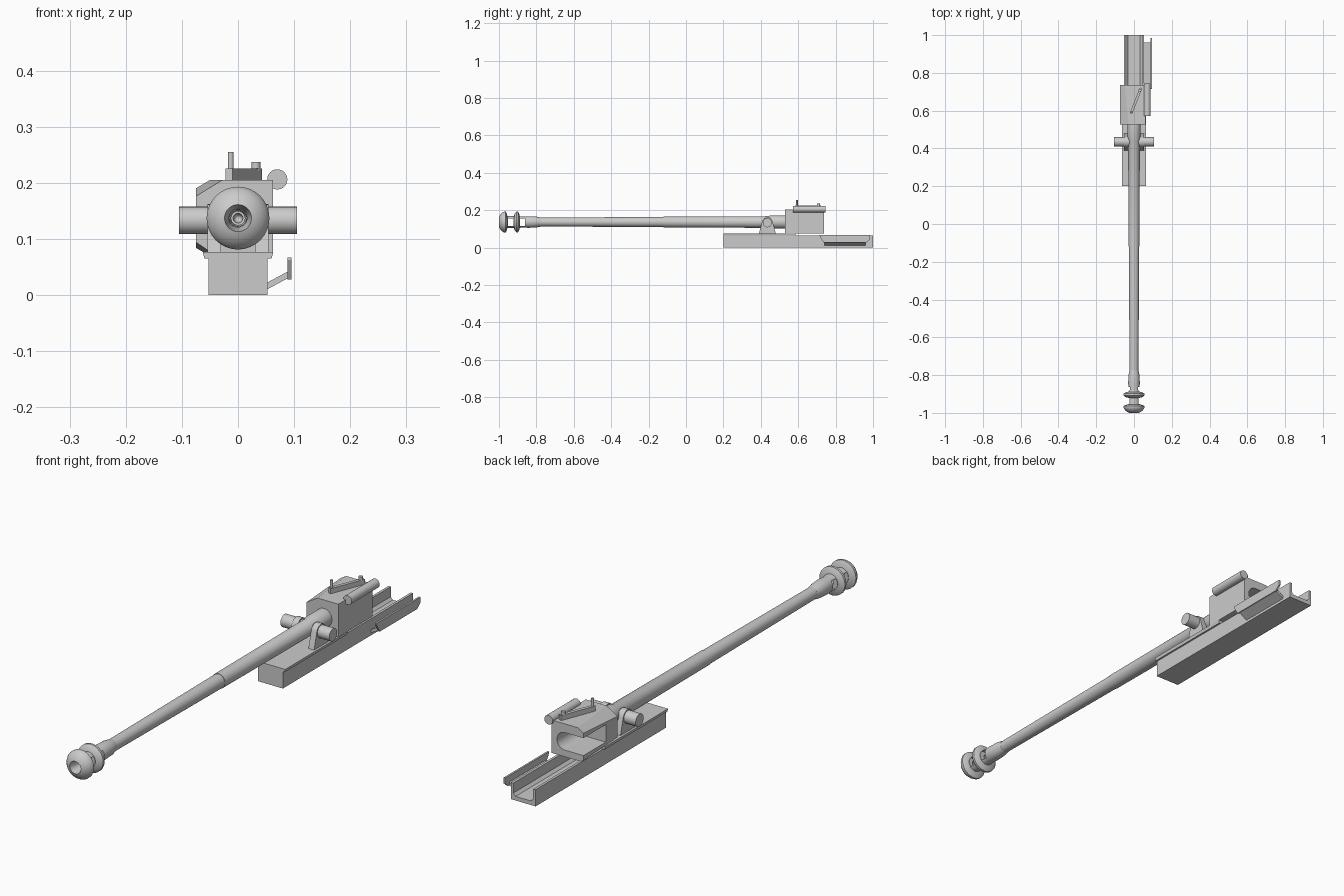
import bpy, bmesh, math
from mathutils import Matrix, Vector

if "Cube" in bpy.data.objects:
    bpy.data.objects.remove(bpy.data.objects["Cube"])

steel = bpy.data.materials.new("grey_steel")
steel.diffuse_color = (0.6, 0.6, 0.6, 1)
steel.use_nodes = True
steel.node_tree.nodes["Principled BSDF"].inputs["Base Color"].default_value = steel.diffuse_color
AXIS = 0.137  # height of the bore line


def finish(name, bm, smooth=False):
    bmesh.ops.remove_doubles(bm, verts=bm.verts, dist=1e-6)
    bmesh.ops.recalc_face_normals(bm, faces=bm.faces)
    me = bpy.data.meshes.new(name)
    bm.to_mesh(me)
    bm.free()
    ob = bpy.data.objects.new(name, me)
    bpy.context.collection.objects.link(ob)
    me.materials.append(steel)
    if smooth:
        bpy.ops.object.select_all(action='DESELECT')
        ob.select_set(True)
        bpy.context.view_layer.objects.active = ob
        bpy.ops.object.shade_smooth_by_angle(angle=math.radians(35))
    return ob


def loft(name, a, b, smooth=False):
    """Solid between two matching loops of 3D points."""
    bm = bmesh.new()
    va, vb = [bm.verts.new(p) for p in a], [bm.verts.new(p) for p in b]
    bm.faces.new(va)
    bm.faces.new(vb)
    for i in range(len(a)):
        j = (i + 1) % len(a)
        bm.faces.new((va[i], va[j], vb[j], vb[i]))
    return finish(name, bm, smooth)


def prism_y(name, pts, y0, y1, smooth=False):
    return loft(name, [(x, y0, z) for x, z in pts], [(x, y1, z) for x, z in pts], smooth)


def prism_x(name, pts, x0, x1, smooth=False):
    return loft(name, [(x0, y, z) for y, z in pts], [(x1, y, z) for y, z in pts], smooth)


def box(name, x0, x1, y0, y1, z0, z1):
    return prism_y(name, [(x0, z0), (x1, z0), (x1, z1), (x0, z1)], y0, y1)


def rod(name, p, q, r, n=24):
    p, q = Vector(p), Vector(q)
    bm = bmesh.new()
    m = Matrix.Translation((p + q) / 2) @ (q - p).to_track_quat('Z', 'Y').to_matrix().to_4x4()
    bmesh.ops.create_cone(bm, cap_ends=True, segments=n, radius1=r, radius2=r,
                          depth=(q - p).length, matrix=m)
    return finish(name, bm, True)


def lathe(name, prof, n=32):
    """Turn (y, radius) points around the bore line."""
    bm = bmesh.new()
    vs = [bm.verts.new((r, y, AXIS)) for y, r in prof]
    es = [bm.edges.new(e) for e in zip(vs, vs[1:])]
    bmesh.ops.spin(bm, geom=vs + es, cent=(0, 0, AXIS), axis=(0, 1, 0),
                   angle=2 * math.pi, steps=n, use_merge=True)
    return finish(name, bm, True)


def cut(ob, cutter):
    cutter.hide_render = True
    cutter.hide_set(True)
    mod = ob.modifiers.new("cut", 'BOOLEAN')
    mod.operation, mod.object, mod.solver = 'DIFFERENCE', cutter, 'EXACT'


# Muzzle brake with domed front, second baffle and bore
brake = lathe("muzzle_brake", [
    (-0.80, 0), (-0.90, 0.014), (-0.96, 0.016), (-1.0, 0.024), (-0.997, 0.032),
    (-0.990, 0.043), (-0.981, 0.051), (-0.972, 0.056), (-0.964, 0.056), (-0.958, 0.045),
    (-0.955, 0.031), (-0.920, 0.031), (-0.916, 0.046), (-0.907, 0.055), (-0.898, 0.055),
    (-0.892, 0.044), (-0.889, 0.031), (-0.865, 0.029), (-0.845, 0.031), (-0.80, 0.029),
    (-0.775, 0.024), (-0.775, 0)])
for i, (y0, y1) in enumerate([(-0.953, -0.922), (-0.887, -0.862)]):
    cut(brake, box(f"brake_window_cutter_{i}", -0.1, 0.1, y0, y1, AXIS - 0.02, AXIS + 0.02))

# Barrel tube
lathe("barrel", [(-0.78, 0), (-0.78, 0.0235), (-0.12, 0.0275), (-0.12, 0.029), (0.44, 0.031),
                 (0.45, 0.035), (0.53, 0.035), (0.53, 0)])

# Breech ring, its left edges chamfered more at the front
front = [(0.062, 0.077), (0.062, 0.205), (-0.028, 0.205), (-0.075, 0.176),
         (-0.075, 0.094), (-0.050, 0.077)]
rear = [(0.062, 0.077), (0.062, 0.205), (-0.050, 0.205), (-0.075, 0.190),
        (-0.075, 0.084), (-0.063, 0.077)]
breech = loft("breech", [(x, 0.528, z) for x, z in front], [(x, 0.737, z) for x, z in rear])
arc = [(0.005 + 0.034 * math.cos(t), AXIS + 0.034 * math.sin(t))
       for t in (math.pi * (i / 12 - 0.5) for i in range(13))]
cut(breech, prism_y("breech_slot_cutter", arc + [(-0.1, AXIS + 0.034), (-0.1, AXIS - 0.034)],
                    0.60, 0.80))

# Side cylinder and diagonal lever with pins on the breech
rod("side_cylinder", (0.070, 0.573, 0.206), (0.070, 0.745, 0.206), 0.018)
a, b = Vector((-0.016, 0.585, 0)), Vector((0.037, 0.72, 0))
d = (b - a).normalized()
s = Vector((-d.y, d.x, 0)) * 0.0065
foot = [a + s, a - s, b - s, b + s]
loft("lever", [p + Vector((0, 0, 0.204)) for p in foot], [p + Vector((0, 0, 0.225)) for p in foot])
rod("lever_handle", (-0.013, 0.593, 0.22), (-0.013, 0.593, 0.255), 0.005, 12)
rod("lever_pivot", (0.032, 0.708, 0.22), (0.032, 0.708, 0.237), 0.008, 12)

# Cradle: solid front, open channel at the rear, flared top plate
box("cradle_front", -0.053, 0.053, 0.20, 0.585, 0, 0.066)
prism_y("cradle_channel", [
    (-0.053, 0), (0.053, 0), (0.053, 0.065), (0.043, 0.065), (0.043, 0.026), (0.033, 0.016),
    (-0.033, 0.016), (-0.043, 0.026), (-0.043, 0.065), (-0.053, 0.065)], 0.585, 1.0)
prism_y("top_plate", [(-0.060, 0.065), (0.060, 0.065), (0.063, 0.077), (-0.063, 0.077)],
        0.20, 0.585)

# Trunnions and their rounded brackets
rod("trunnions", (-0.105, 0.435, 0.133), (0.105, 0.435, 0.133), 0.0245)
top = [(0.435 + 0.029 * math.cos(t), 0.133 + 0.029 * math.sin(t))
       for t in (math.radians(10 + 16 * i) for i in range(11))]
for side, x in (("left", -0.054), ("right", 0.030)):
    prism_x(f"{side}_bracket", [(0.390, 0.076), (0.480, 0.076)] + top, x, x + 0.024, True)

# Recoil guard on the right: upright plate on a sloping arm
prism_x("guard_plate", [(0.715, 0.062), (0.735, 0.028), (0.965, 0.028), (0.985, 0.045),
                        (0.985, 0.067), (0.715, 0.067)], 0.088, 0.095)
arm = [(0.052, 0.010), (0.089, 0.030), (0.089, 0.042), (0.052, 0.022)]
prism_y("guard_arm", arm, 0.74, 0.96)
